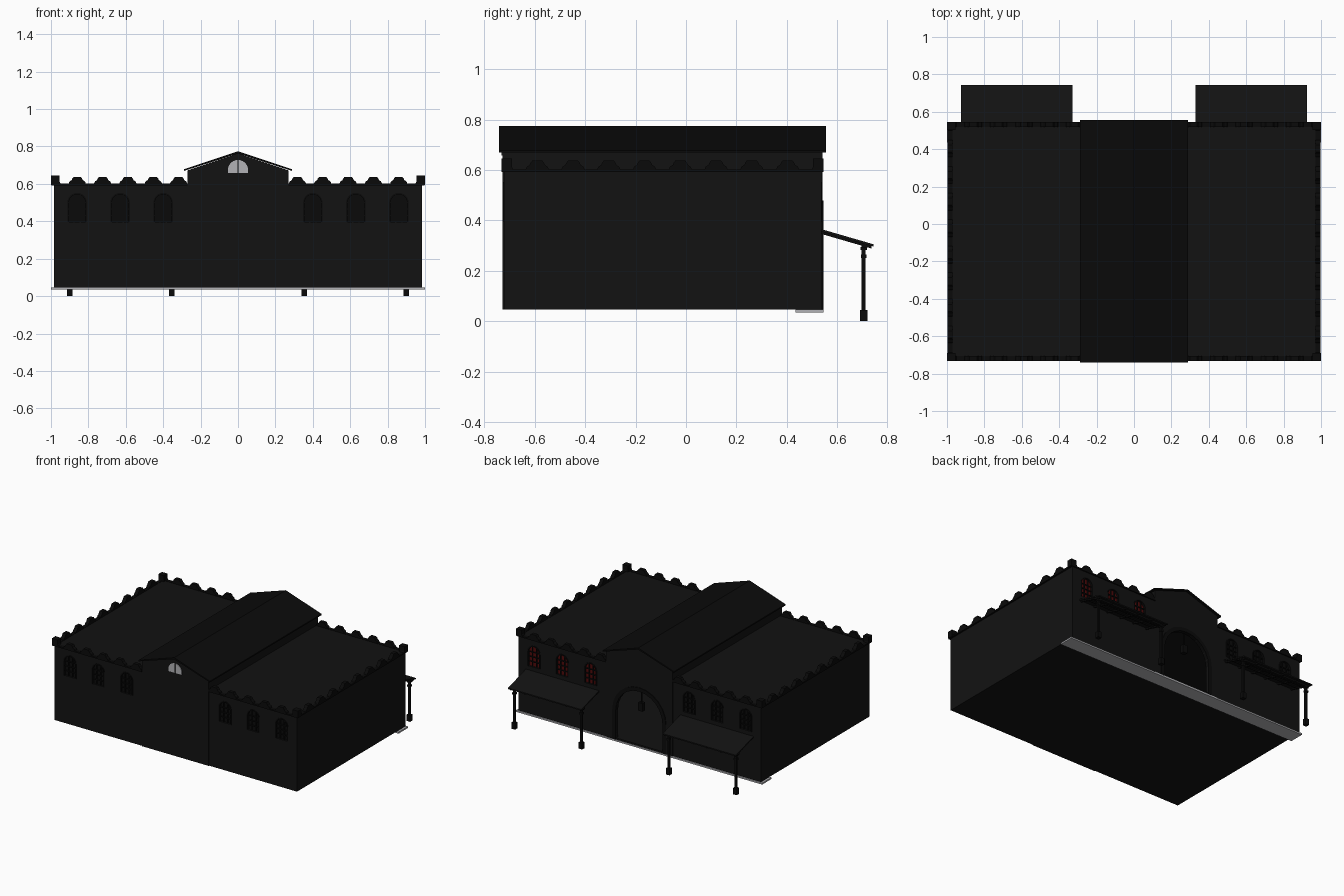
import bpy, bmesh, math

if "Cube" in bpy.data.objects:
    bpy.data.objects.remove(bpy.data.objects["Cube"])

def mat(name, c):
    m = bpy.data.materials.new(name)
    m.diffuse_color = (*c, 1)
    m.use_nodes = True
    m.node_tree.nodes["Principled BSDF"].inputs["Base Color"].default_value = m.diffuse_color
    return m

DARK = mat("charcoal", (0.006, 0.006, 0.006))
BLACK = mat("black_trim", (0.003, 0.003, 0.003))
RED = mat("deep_red_glass", (0.08, 0.003, 0.003))
PALE = mat("pale_grey", (0.45, 0.45, 0.47))

def finish(name, bm, m):
    bmesh.ops.recalc_face_normals(bm, faces=bm.faces[:])
    me = bpy.data.meshes.new(name)
    bm.to_mesh(me)
    bm.free()
    ob = bpy.data.objects.new(name, me)
    bpy.context.collection.objects.link(ob)
    me.materials.append(m)
    return ob

def prism(name, pts, lo, hi, axis="y", m=DARK):
    """Extrude a (u, z) profile along x or y."""
    bm = bmesh.new()
    at = (lambda u, z, d: (u, d, z)) if axis == "y" else (lambda u, z, d: (d, u, z))
    a = [bm.verts.new(at(u, z, lo)) for u, z in pts]
    b = [bm.verts.new(at(u, z, hi)) for u, z in pts]
    bm.faces.new(a)
    bm.faces.new(b)
    for i in range(len(a)):
        j = (i + 1) % len(a)
        bm.faces.new((a[i], a[j], b[j], b[i]))
    return finish(name, bm, m)

def box(name, x0, x1, y0, y1, z0, z1, m=DARK):
    return prism(name, [(x0, z0), (x1, z0), (x1, z1), (x0, z1)], y0, y1, "y", m)

def arch(cx, z0, r, top, n=12):
    """Round-headed outline, from bottom left over the top to bottom right."""
    zs = top - r
    return ([(cx - r, z0)]
            + [(cx - r * math.cos(math.pi * i / n), zs + r * math.sin(math.pi * i / n)) for i in range(n + 1)]
            + [(cx + r, z0)])

def arch_frame(name, cx, z0, r, top, t, y0, y1):
    return prism(name, arch(cx, z0, r + t, top + t) + arch(cx, z0, r, top)[::-1], y0, y1, "y", BLACK)

def cut(target, cutter):
    mod = target.modifiers.new("opening", "BOOLEAN")
    mod.object = cutter
    mod.operation = "DIFFERENCE"
    mod.solver = "EXACT"
    cutter.hide_render = True
    cutter.hide_viewport = True

X, Y0, Y1, ZB, ZR = 0.985, -0.722, 0.537, 0.046, 0.6

# hollow main hall
hall = bmesh.new()
T = 0.02
for o in (0, T):
    g = bmesh.ops.create_cube(hall, size=1)["verts"]
    for v in g:
        v.co.x = math.copysign(X - o, v.co.x)
        v.co.y = Y1 - o if v.co.y > 0 else Y0 + o
        v.co.z = ZR - o if v.co.z > 0 else ZB + o * 0.5
    fs = list({f for v in g for f in v.link_faces})
    bmesh.ops.recalc_face_normals(hall, faces=fs)
    if o:
        bmesh.ops.reverse_faces(hall, faces=fs)
me = bpy.data.meshes.new("main_hall")
hall.to_mesh(me)
hall.free()
me.materials.append(DARK)
hall = bpy.data.objects.new("main_hall", me)
bpy.context.collection.objects.link(hall)

# raised central nave with gabled front and back panels
gable = [(-0.27, ZR), (0.27, ZR), (0.27, 0.672), (0, 0.762), (-0.27, 0.672)]
panel = [(-0.27, ZB), (0.27, ZB)] + gable[2:]
prism("raised_nave", gable, Y0 + 0.004, Y1 - 0.004)
prism("front_gable_panel", panel, Y0 - 0.005, Y0 + 0.012)
back_panel = prism("back_gable_panel", panel, Y1 - 0.012, Y1 + 0.004)
prism("nave_roof", [(-0.29, 0.669), (0, 0.762), (0.29, 0.669), (0.29, 0.678), (0, 0.774), (-0.29, 0.678)],
      -0.741, 0.555, "y", BLACK)

# back entrance arch with surround and hanging lamp
door_cut = prism("door_cutter", arch(0, ZB + 0.012, 0.19, 0.45, 20), 0.4, 0.7)
cut(hall, door_cut)
cut(back_panel, door_cut)
arch_frame("door_surround", 0, ZB, 0.19, 0.45, 0.028, Y1 - 0.02, Y1 + 0.008)
box("hanging_lamp", -0.018, 0.018, 0.50, 0.53, 0.30, 0.36, BLACK)
box("lamp_rod", -0.004, 0.004, 0.511, 0.519, 0.36, 0.46, BLACK)

# front lunette window
prism("lunette_glass", arch(0, 0.657, 0.054, 0.728), Y0 - 0.008, Y0, "y", PALE)
box("lunette_mullion", -0.002, 0.002, Y0 - 0.010, Y0, 0.657, 0.728, BLACK)

# arched windows, three on each half of front and back
W0, W1, R = 0.395, 0.55, 0.05
for side, yo, d in (("front", Y0, 1), ("back", Y1, -1)):
    for s in (-1, 1):
        for x in (0.40, 0.63, 0.86):
            c = s * x
            cut(hall, prism("window_cutter", arch(c, W0, R, W1, 8), yo - 0.05, yo + 0.05))
            glass = RED if side == "back" and s > 0 else BLACK
            ya, yb = sorted((yo + d * 0.012, yo + d * 0.018))
            prism(side + "_window_glass", arch(c, W0, R, W1, 8), ya, yb, "y", glass)
            ya, yb = sorted((yo + d * 0.004, yo + d * 0.014))
            for k in (-0.33, 0.33):
                box(side + "_window_mullion", c + k * R - 0.003, c + k * R + 0.003, ya, yb, W0, W1 - 0.003, BLACK)
            for z in (0.43, 0.465, 0.5):
                box(side + "_window_bar", c - R, c + R, ya, yb, z - 0.003, z + 0.003, BLACK)
            ya, yb = sorted((yo - d * 0.003, yo + d * 0.014))
            arch_frame(side + "_window_frame", c, W0, R - 0.006, W1 - 0.006, 0.008, ya, yb)

# scalloped parapets
HALF = [(0.046, 0.602), (0.041, 0.613), (0.030, 0.620), (0.026, 0.629), (0.019, 0.638)]

def scallop(a, b, step, n):
    pts = [(a, 0.592)]
    for k in range(n):
        c = a + k * step
        pts += [(c - u, z) for u, z in HALF if c - u > a]
        pts += [(a, 0.638)] if k == 0 else []
        pts += [(c + u, z) for u, z in HALF[::-1] if c + u < b]
        pts += [(b, 0.638)] if abs(c - b) < 0.001 else []
    if pts[-1][0] < b - 0.001:
        pts.append((b, 0.602))
    return pts + [(b, 0.592)]

half = scallop(-0.995, -0.27, 0.1355, 6)
long = scallop(-0.732, 0.545, 1.277 / 9, 10)
for s in (-1, 1):
    row = [(-s * u, z) for u, z in half]
    prism("front_parapet", row, -0.732, -0.706, "y", BLACK)
    prism("back_parapet", row, 0.519, 0.545, "y", BLACK)
    xa, xb = sorted((s * 0.97, s * 0.997))
    prism("side_parapet", long, xa, xb, "x", BLACK)
    for ya in (-0.732, 0.503):
        xa, xb = sorted((s * 0.955, s * 1.0))
        box("corner_cap", xa, xb, ya, ya + 0.042, 0.595, 0.645, BLACK)

# threshold slab along the back
box("back_threshold_slab", -1, 1, 0.435, 0.545, 0.034, 0.0455, PALE)

# awnings on posts
def slope(y):
    return 0.36 - (y - 0.537) * 0.29

for s in (-1, 1):
    def span(a, b):
        return sorted((s * a, s * b))
    def strip(y0, y1, lo, hi):
        return [(y0, slope(y0) + lo), (y1, slope(y1) + lo), (y1, slope(y1) + hi), (y0, slope(y0) + hi)]
    prism("awning_roof", strip(0.53, 0.743, -0.004, 0.005), *span(0.33, 0.925), "x", DARK)
    for i in range(6):
        x = 0.345 + i * 0.113
        prism("awning_rafter", strip(0.537, 0.735, -0.014, -0.003), *span(x - 0.005, x + 0.005), "x", BLACK)
    for y in (0.6, 0.655):
        prism("awning_purlin", strip(y, y + 0.01, -0.012, -0.003), *span(0.335, 0.92), "x", BLACK)
    box("awning_beam", *span(0.335, 0.92), 0.696, 0.714, 0.292, 0.306, BLACK)
    for x in (0.355, 0.90):
        for part, w, z0, z1 in (("base", 0.015, 0, 0.045), ("shaft", 0.008, 0.04, 0.295),
                                ("collar", 0.011, 0.25, 0.265), ("capital", 0.013, 0.283, 0.295)):
            box("post_" + part, *span(x - w, x + w), 0.705 - w, 0.705 + w, z0, z1, BLACK)
